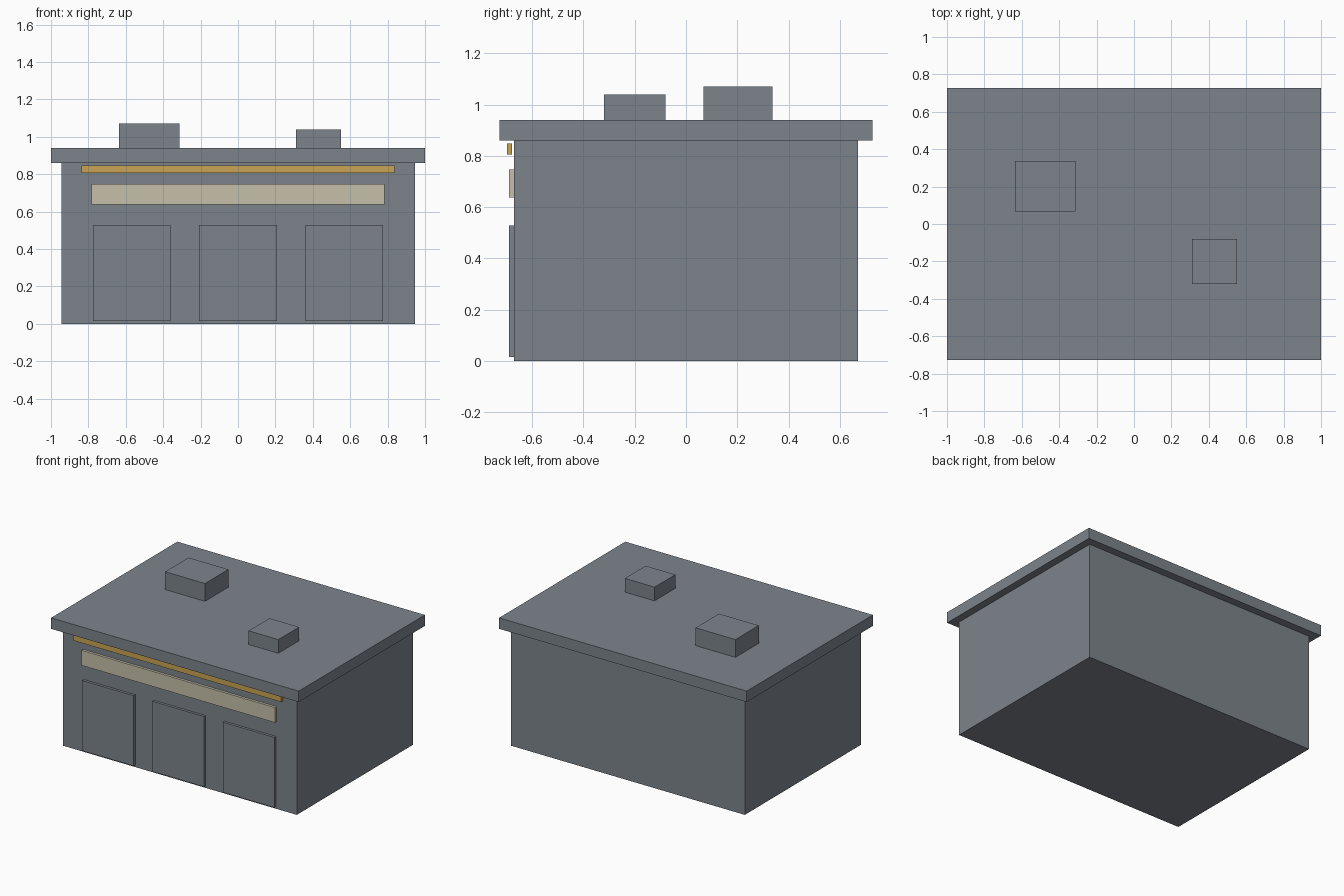
import bpy
import bmesh
from mathutils import Vector

old = bpy.data.objects.get("Cube")
if old:
    bpy.data.objects.remove(old, do_unlink=True)


def material(name, rgb):
    mat = bpy.data.materials.new(name)
    mat.use_nodes = True
    color = (*rgb, 1)
    mat.diffuse_color = color
    mat.node_tree.nodes["Principled BSDF"].inputs["Base Color"].default_value = color
    return mat


def box(name, mat, low, high):
    """Flat-faced box between two opposite corners."""
    low, high = Vector(low), Vector(high)
    size, mid = high - low, (low + high) / 2
    bm = bmesh.new()
    bmesh.ops.create_cube(bm, size=1)
    for v in bm.verts:
        v.co = Vector(a * b for a, b in zip(v.co, size))
    mesh = bpy.data.meshes.new(name)
    bm.to_mesh(mesh)
    bm.free()
    mesh.materials.append(mat)
    obj = bpy.data.objects.new(name, mesh)
    obj.location = mid
    bpy.context.collection.objects.link(obj)
    return obj


grey = material("slate grey", (0.205, 0.231, 0.262))
amber = material("amber", (0.578, 0.371, 0.089))
cream = material("cream", (0.565, 0.527, 0.392))

WALL = 0.671   # half depth of the building
EAVE = 0.86    # underside of the roof
ROOF = 0.94    # top of the roof
FACE = -0.69   # outer face of doors and sign panel

# Building shell and overhanging roof slab
box("building_body", grey, (-0.945, -WALL, 0), (0.945, WALL, EAVE))
box("roof_slab", grey, (-1, -0.728, EAVE), (1, 0.728, ROOF))

# Three garage doors across the front
for name, x in (("right", -0.568), ("middle", 0), ("left", 0.568)):
    box(f"garage_door_{name}", grey, (x - 0.208, FACE, 0.015), (x + 0.208, -WALL, 0.528))

# Blank sign panel and the light strip above it
box("sign_panel", cream, (-0.782, FACE, 0.637), (0.782, -WALL, 0.747))
box("light_strip", amber, (-0.838, -0.699, 0.806), (0.838, -0.678, 0.848))

# Rooftop units
box("large_roof_unit", grey, (-0.636, 0.068, ROOF), (-0.314, 0.338, 1.07))
box("small_roof_unit", grey, (0.31, -0.32, ROOF), (0.55, -0.08, 1.04))
